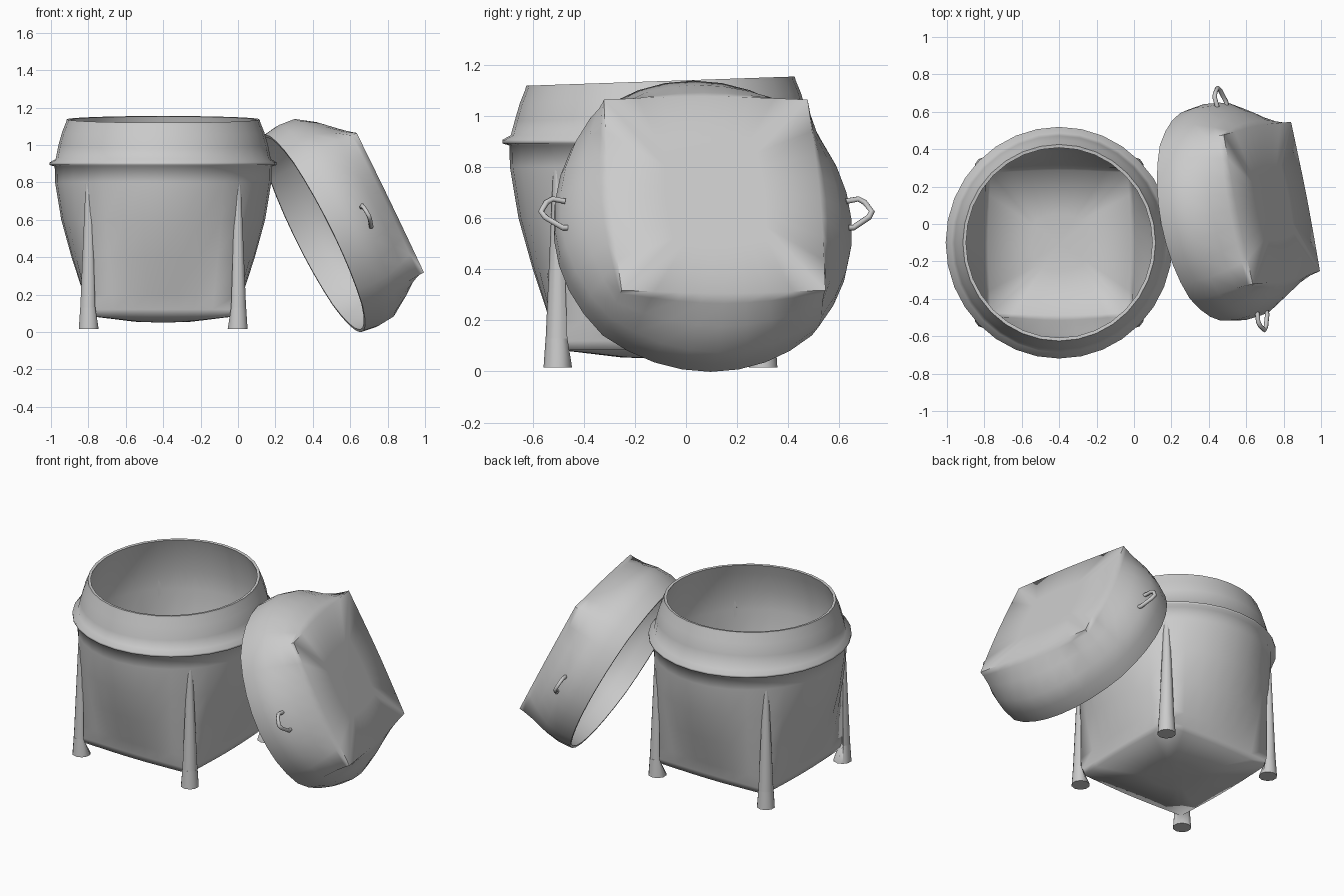
import bpy, bmesh
from math import cos, sin, pi, sqrt, radians
from mathutils import Matrix, Vector

if "Cube" in bpy.data.objects:
    bpy.data.objects.remove(bpy.data.objects["Cube"])

SEG = 32


def ring_point(a, mid, corner):
    # cross-section running from round (mid == corner) to square
    s = (1 / max(abs(cos(a)), abs(sin(a))) - 1) / (sqrt(2) - 1)
    r = mid + (corner - mid) * s
    return r * cos(a), r * sin(a)


def loft(name, rings, matrix, tilt=0.0, tilt_from=9.0, sy=1.0, stretch=1.0):
    bm = bmesh.new()
    loops = []
    for z, mid, corner in rings:
        if mid == 0:
            loops.append([bm.verts.new((0, 0, z))])
            continue
        loop = []
        for i in range(SEG):
            x, y = ring_point(2 * pi * i / SEG, mid, corner)
            dz = tilt * y if z > tilt_from else 0
            x *= stretch if x < 0 else 1
            loop.append(bm.verts.new((x, y * sy, z + dz)))
        loops.append(loop)
    for a, b in zip(loops, loops[1:]):
        for i in range(SEG):
            j = (i + 1) % SEG
            if len(a) == 1:
                bm.faces.new((a[0], b[i], b[j]))
            elif len(b) == 1:
                bm.faces.new((a[i], a[j], b[0]))
            else:
                bm.faces.new((a[i], a[j], b[j], b[i]))
    bmesh.ops.recalc_face_normals(bm, faces=bm.faces)
    bm.transform(matrix)
    return finish(name, bm)


def finish(name, bm):
    me = bpy.data.meshes.new(name)
    bm.to_mesh(me)
    bm.free()
    ob = bpy.data.objects.new(name, me)
    bpy.context.collection.objects.link(ob)
    bpy.ops.object.select_all(action='DESELECT')
    ob.select_set(True)
    bpy.context.view_layer.objects.active = ob
    bpy.ops.object.shade_smooth_by_angle(angle=radians(75))
    return ob


# Basket: square base rising to a round flange and neck, then back down inside
basket_at = Matrix.Translation((-0.4, -0.1, 0))
loft("basket_body", [
    (0.05, 0, 0), (0.055, 0.15, 0.17), (0.085, 0.395, 0.54), (0.12, 0.40, 0.555),
    (0.2, 0.425, 0.56), (0.4, 0.49, 0.565), (0.6, 0.545, 0.57),
    (0.8, 0.578, 0.578), (0.885, 0.58, 0.58),
    (0.893, 0.607, 0.607), (0.907, 0.607, 0.607),
    (0.925, 0.575, 0.575), (1.0, 0.56, 0.56), (1.07, 0.54, 0.54),
    (1.12, 0.52, 0.52), (1.137, 0.515, 0.515), (1.135, 0.498, 0.498),
    (1.07, 0.52, 0.52), (0.92, 0.555, 0.555), (0.8, 0.558, 0.558),
    (0.6, 0.527, 0.552), (0.4, 0.472, 0.547), (0.2, 0.407, 0.54),
    (0.11, 0.38, 0.52), (0.075, 0.15, 0.17), (0.07, 0, 0)],
    basket_at, tilt=0.035, tilt_from=0.95, sy=1.02)

# Corner legs: a short foot and a ridge that fades up the outside of the body
for sx, side in ((-1, "left"), (1, "right")):
    for sy, end in ((-1, "front"), (1, "back")):
        bm = bmesh.new()
        for z0, z1, r0, r1 in ((0.015, 0.13, 0.056, 0.048), (0.12, 0.88, 0.048, 0.014)):
            bmesh.ops.create_cone(
                bm, cap_ends=True, segments=10, radius1=r0, radius2=r1, depth=z1 - z0,
                matrix=Matrix.Translation((sx * 0.398, sy * 0.402, (z0 + z1) / 2)))
        for v in bm.verts:
            r = v.co.xy.length
            if v.co.z > 0.115 and r < 0.562:
                v.co.xy *= 0.562 / r
        bm.transform(basket_at)
        finish(f"{end}_{side}_leg", bm)

# Lid: same round-to-square form, leaning against the basket
across = Vector((-0.19, 0.98, 0)).normalized()
out = Vector((0.88, 0.17, 0.44)).normalized()
down = across.cross(out)
lid_at = Matrix.Translation((0.415, 0.05, 0.52)) @ Matrix((down, across, out)).transposed().to_4x4()
loft("lid", [
    (0.352, 0, 0), (0.352, 0.2, 0.26), (0.34, 0.39, 0.53), (0.27, 0.495, 0.555),
    (0.17, 0.56, 0.58), (0.08, 0.57, 0.585), (-0.01, 0.56, 0.575),
    (-0.01, 0.576, 0.59), (0.08, 0.588, 0.603), (0.17, 0.58, 0.6),
    (0.27, 0.515, 0.582), (0.34, 0.45, 0.575), (0.37, 0.42, 0.575),
    (0.372, 0.2, 0.26), (0.372, 0, 0)], lid_at, stretch=1.045)

# Small wire loop handles on opposite sides of the lid
for s, name in ((-1, "front_handle"), (1, "back_handle")):
    cu = bpy.data.curves.new(name, 'CURVE')
    cu.dimensions = '3D'
    cu.bevel_depth = 0.012
    cu.bevel_resolution = 1
    cu.use_fill_caps = True
    path = [(-0.05, 0.56), (-0.06, 0.61), (-0.045, 0.635), (-0.005, 0.66),
            (0.02, 0.645), (0.065, 0.58), (0.065, 0.56)]
    sp = cu.splines.new('POLY')
    sp.points.add(len(path) - 1)
    for p, (u, h) in zip(sp.points, path):
        p.co = (*(lid_at @ Vector((u - 0.02, s * h, 0.19))), 1)
    ob = bpy.data.objects.new(name, cu)
    bpy.context.collection.objects.link(ob)
